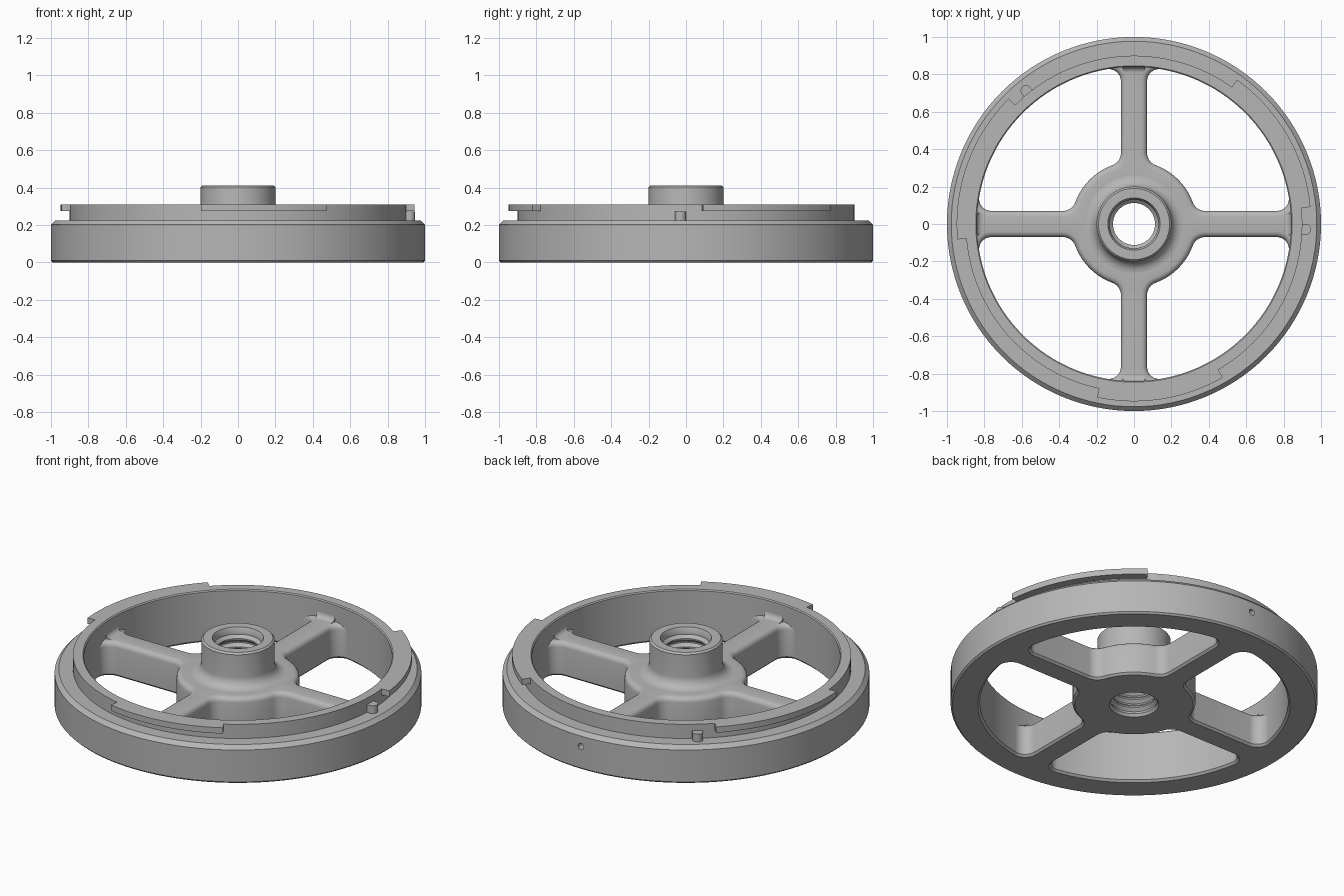
import bpy, bmesh
from math import sin, cos, pi, radians, sqrt, atan2

cube = bpy.data.objects.get("Cube")
if cube:
    bpy.data.objects.remove(cube, do_unlink=True)

metal = bpy.data.materials.new("grey metal")
metal.use_nodes = True
metal.diffuse_color = (0.47, 0.47, 0.47, 1)
metal.node_tree.nodes["Principled BSDF"].inputs["Base Color"].default_value = (0.47, 0.47, 0.47, 1)


def finish(bm, name):
    bmesh.ops.recalc_face_normals(bm, faces=bm.faces)
    mesh = bpy.data.meshes.new(name)
    bm.to_mesh(mesh)
    bm.free()
    mesh.materials.append(metal)
    obj = bpy.data.objects.new(name, mesh)
    bpy.context.collection.objects.link(obj)
    return obj


def smooth(obj, angle=32):
    bpy.ops.object.select_all(action='DESELECT')
    obj.select_set(True)
    bpy.context.view_layer.objects.active = obj
    bpy.ops.object.shade_smooth_by_angle(angle=radians(angle))


def bridge(bm, a, b):
    for i in range(len(a)):
        j = (i + 1) % len(a)
        bm.faces.new((a[i], a[j], b[j], b[i]))


def lathe(name, profile, start=0, end=360, steps=128):
    """Turn a closed (radius, height) profile fully or through a sector."""
    bm = bmesh.new()
    full = end - start == 360
    rings = []
    for i in range(steps if full else steps + 1):
        a = radians(start + (end - start) * i / steps)
        rings.append([bm.verts.new((r * cos(a), r * sin(a), z)) for r, z in profile])
    for a, b in zip(rings, rings[1:]):
        bridge(bm, a, b)
    if full:
        bridge(bm, rings[-1], rings[0])
    else:
        bm.faces.new(rings[0])
        bm.faces.new(rings[-1])
    obj = finish(bm, name)
    smooth(obj)
    return obj


def arc(cx, cy, r, a0, a1, n):
    return [(cx + r * cos(a0 + (a1 - a0) * i / n), cy + r * sin(a0 + (a1 - a0) * i / n))
            for i in range(n + 1)]


def web_outline(d):
    """Hub and four filleted spokes, shrunk inwards by d."""
    w, hub, rim = 0.07 - d, 0.335 - d, 0.84 + d
    f, g = 0.07 + d, 0.065 + d
    hx = sqrt((hub + f) ** 2 - (w + f) ** 2)
    gx = sqrt((rim - g) ** 2 - (w + g) ** 2)
    ph, pg = atan2(w + f, hx), atan2(w + g, gx)
    side = [(0.88 * cos(pg), 0.88 * sin(pg))]
    side += arc(gx, w + g, g, pg, -pi / 2, 10)
    side += arc(hx, w + f, f, -pi / 2, ph - pi, 10)
    quarter = [(x, -y) for x, y in reversed(side)] + [(0.88, 0)] + side
    quarter += arc(0, 0, hub, ph, pi / 2 - ph, 12)[1:-1]
    points = []
    for k in range(4):
        c, s = cos(k * pi / 2), sin(k * pi / 2)
        points += [(x * c - y * s, x * s + y * c) for x, y in quarter]
    return points


# Rim with chamfered shoulder and raised neck
rim = lathe("rim", [(0.852, 0), (0.99, 0), (1, 0.01), (1, 0.202), (0.977, 0.225),
                    (0.9, 0.225), (0.9, 0.31), (0.846, 0.31), (0.84, 0.304), (0.84, 0.012)])

# Small radial hole in the back of the rim
bpy.ops.mesh.primitive_cylinder_add(vertices=24, radius=0.018, depth=0.2,
                                    location=(0, 0.98, 0.14), rotation=(pi / 2, 0, 0))
cutter = bpy.context.object
cutter.name = "hole_cutter"
cutter.hide_render = True
mod = rim.modifiers.new("hole", 'BOOLEAN')
mod.object = cutter
mod.operation = 'DIFFERENCE'
mod.solver = 'EXACT'
bpy.context.view_layer.objects.active = rim
bpy.ops.object.modifier_apply(modifier=mod.name)
bpy.data.objects.remove(cutter, do_unlink=True)
smooth(rim)

# Spoked web: stacked outlines with bevelled bottom and rounded top edges
TOP, ROUND, SEAT = 0.205, 0.03, 0.26
sections = [(0.012, 0), (0, 0.012)]
for i in range(5):
    t = i * pi / 8
    sections.append((ROUND * (1 - cos(t)), TOP - ROUND + ROUND * sin(t)))
bm = bmesh.new()
loops = [[bm.verts.new((x, y, z)) for x, y in web_outline(d)] for d, z in sections]
for a, b in zip(loops, loops[1:]):
    bridge(bm, a, b)
inner = [[bm.verts.new((x, y, z)) for x, y in arc(0, 0, SEAT, 0, 2 * pi, 128)[:-1]]
         for z in (0, TOP)]
bridge(bm, *inner)
for outer, ring in ((loops[0], inner[0]), (loops[-1], inner[1])):
    edges = []
    for loop in (outer, ring):
        edges += [bm.edges.get((loop[i - 1], loop[i])) for i in range(len(loop))]
    bmesh.ops.triangle_fill(bm, use_beauty=True, use_dissolve=False, edges=edges,
                            normal=(0, 0, 1))
smooth(finish(bm, "spoked_web"))

# Blend where each spoke top meets the rim
blend = [(0.85, 0.19), (0.81, 0.19)] + arc(0.81, TOP + 0.03, 0.03, -pi / 2, 0, 6) + [(0.85, TOP + 0.03)]
for k in range(4):
    lathe("spoke_blend", blend, k * 90 - 4, k * 90 + 4, 6)

# Hub boss with flared foot and threaded bore
boss = [(SEAT, 0), (0.135, 0), (0.125, 0.015)]
for k in range(7):
    z = 0.03 + k * 0.05
    boss += [(0.13, z), (0.112, z + 0.017), (0.112, z + 0.025), (0.13, z + 0.042)]
boss += [(0.13, 0.39), (0.14, 0.412), (0.19, 0.412), (0.2, 0.402), (0.2, TOP + 0.06)]
boss += arc(SEAT, TOP + 0.06, 0.06, pi, 1.5 * pi, 6)[1:]
lathe("hub_boss", boss)

# Three locking tabs around the neck
for start, end in ((5.5, 54.5), (135, 185), (258, 300)):
    lathe("locking_tab", [(0.87, 0.275), (0.948, 0.275), (0.948, 0.31), (0.87, 0.31)],
          start, end, 24)

# Two round-nosed stop pins on the shoulder
for azimuth in (-1.8, 129):
    a = radians(azimuth)
    shape = [(0.88, -0.029)] + arc(0.918, 0, 0.029, -pi / 2, pi / 2, 12) + [(0.88, 0.029)]
    bm = bmesh.new()
    low, high = [[bm.verts.new((x * cos(a) - y * sin(a), x * sin(a) + y * cos(a), z))
                  for x, y in shape] for z in (0.22, 0.272)]
    bridge(bm, low, high)
    bm.faces.new(low)
    bm.faces.new(high)
    smooth(finish(bm, "stop_pin"))
